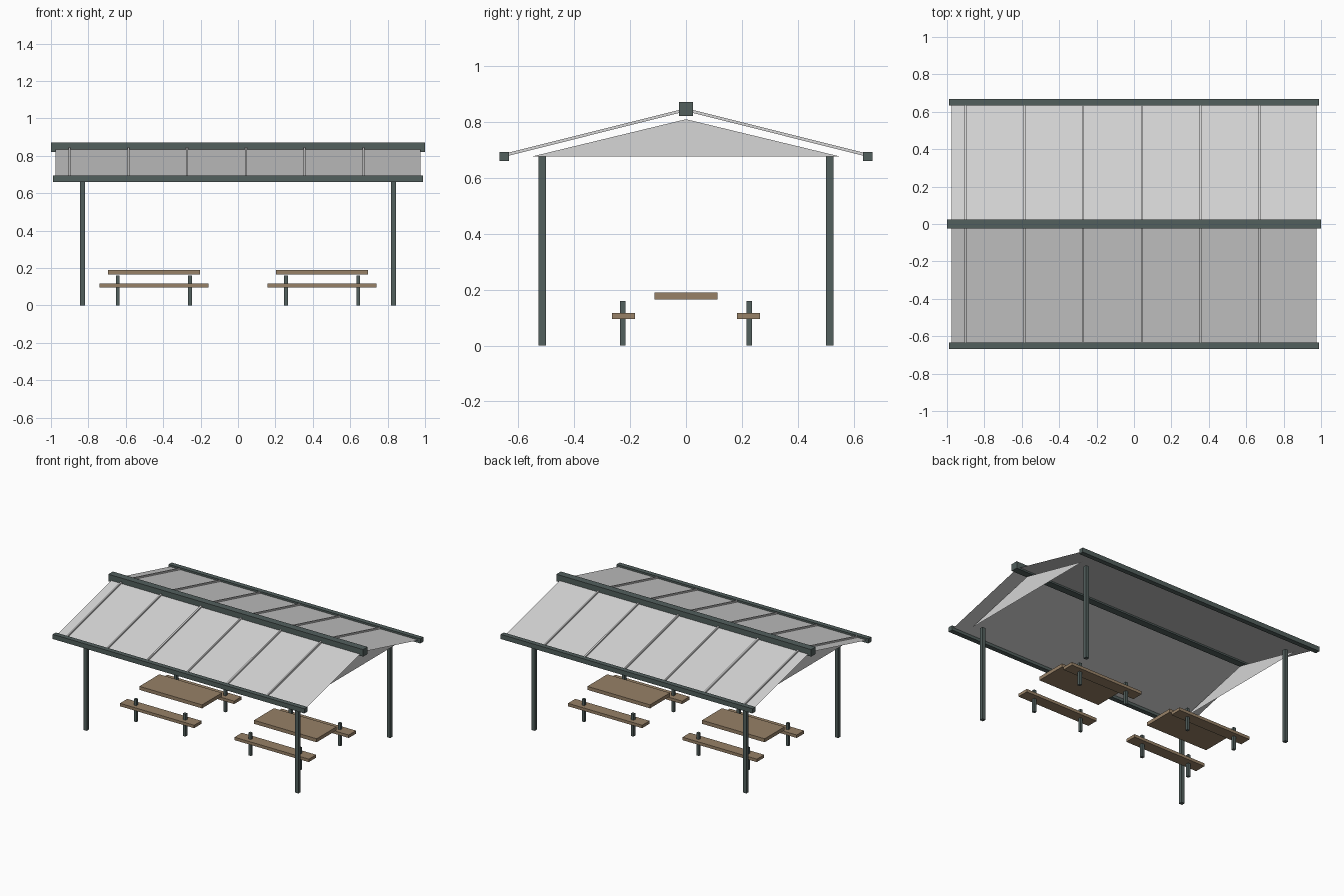
import bpy

if "Cube" in bpy.data.objects:
    bpy.data.objects.remove(bpy.data.objects["Cube"])


def material(name, rgb):
    m = bpy.data.materials.new(name)
    m.diffuse_color = (*rgb, 1.0)
    m.use_nodes = True
    m.node_tree.nodes["Principled BSDF"].inputs["Base Color"].default_value = m.diffuse_color
    return m


STEEL = material("dark green grey steel", (0.085, 0.115, 0.11))
SHEET = material("light grey sheet", (0.67, 0.67, 0.67))
WOOD = material("weathered wood", (0.31, 0.22, 0.135))


def add_mesh(name, verts, faces, mat):
    me = bpy.data.meshes.new(name)
    me.from_pydata(verts, [], faces)
    me.materials.append(mat)
    ob = bpy.data.objects.new(name, me)
    bpy.context.collection.objects.link(ob)
    return ob


def prism(name, profile, x0, x1, mat):
    """Extrude a closed yz profile along x."""
    n = len(profile)
    verts = [(x, y, z) for x in (x0, x1) for y, z in profile]
    faces = [(i, (i + 1) % n, n + (i + 1) % n, n + i) for i in range(n)]
    faces += [tuple(reversed(range(n))), tuple(range(n, 2 * n))]
    ob = add_mesh(name, verts, faces, mat)
    # consistent outward normals whichever way the profile runs
    area = sum(profile[i][0] * profile[(i + 1) % n][1]
               - profile[(i + 1) % n][0] * profile[i][1] for i in range(n))
    if area < 0:
        ob.data.flip_normals()
    return ob


def box(name, cx, cy, sx, sy, z0, z1, mat):
    a, b = cy - sy / 2, cy + sy / 2
    return prism(name, [(a, z0), (b, z0), (b, z1), (a, z1)],
                 cx - sx / 2, cx + sx / 2, mat)


# ridge beam
box("ridge_beam", 0, 0, 2.0, 0.05, 0.821, 0.871, STEEL)

# roof slopes, eave beams and seams
EAVE, RIDGE = (0.637, 0.679), (0.018, 0.834)
RIB_H = 0.011
for side, label in ((-1, "front"), (1, "back")):
    box(label + "_eave_beam", 0, side * 0.65, 1.976, 0.034, 0.66, 0.693, STEEL)
    (ye, ze), (yr, zr) = EAVE, RIDGE
    ye, yr = side * ye, side * yr
    sheet = add_mesh(label + "_roof_sheet",
                     [(-0.977, ye, ze), (0.975, ye, ze), (0.975, yr, zr), (-0.977, yr, zr)],
                     [(0, 1, 2, 3)], SHEET)
    if side > 0:
        sheet.data.flip_normals()
    for i in range(6):
        x = -0.9 + i * 0.314
        prism(f"{label}_roof_seam_{i + 1}",
              [(ye, ze), (yr, zr), (yr, zr + RIB_H), (ye, ze + RIB_H)],
              x - 0.005, x + 0.005, SHEET)

# gable panels and posts
for sx, xl in ((-1, "left"), (1, "right")):
    x = sx * 0.89
    gable = add_mesh(xl + "_gable", [(x, -0.55, 0.677), (x, 0.55, 0.677), (x, 0, 0.81)],
                     [(0, 1, 2)], SHEET)
    if sx < 0:
        gable.data.flip_normals()
    for sy, yl in ((-1, "front"), (1, "back")):
        box(f"{yl}_{xl}_post", sx * 0.831, sy * 0.515, 0.026, 0.026, 0, 0.677, STEEL)

# picnic tables with benches
for sx, xl in ((-1, "left"), (1, "right")):
    cx = sx * 0.45
    box(xl + "_table_top", cx, 0, 0.492, 0.224, 0.165, 0.19, WOOD)
    for sy, yl in ((-1, "front"), (1, "back")):
        box(f"{xl}_{yl}_bench", cx, sy * 0.224, 0.583, 0.082, 0.095, 0.116, WOOD)
        for k in (-1, 1):
            box(f"{xl}_{yl}_bench_leg", cx + k * 0.193, sy * 0.226, 0.02, 0.02,
                0, 0.16, STEEL)
